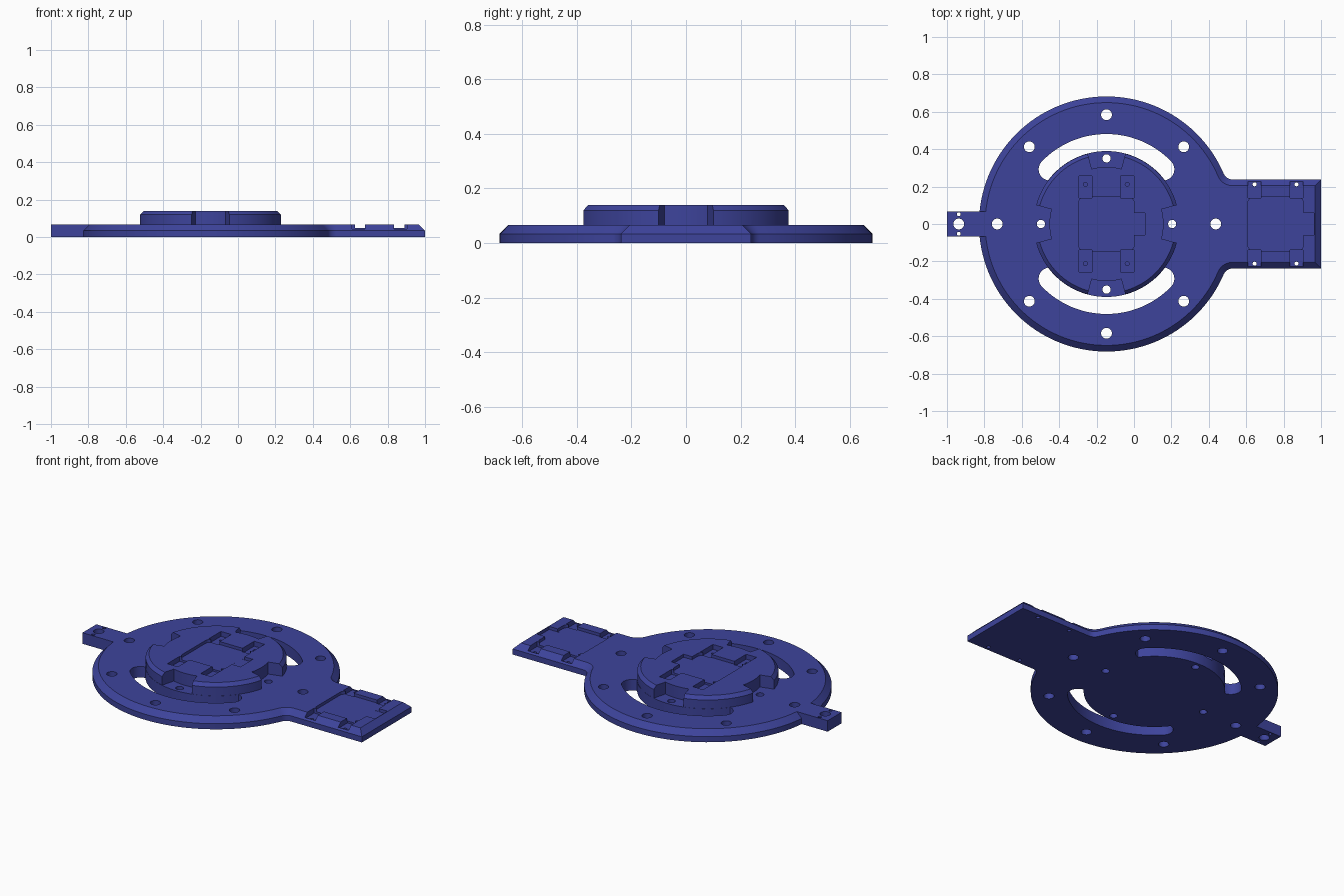
import bpy, math

if "Cube" in bpy.data.objects:
    bpy.data.objects.remove(bpy.data.objects["Cube"])

CX = -0.147            # centre of the round plate
T, TOP = 0.067, 0.14   # plate thickness, top of raised hub

blue = bpy.data.materials.new("deep_blue")
blue.diffuse_color = (0.047, 0.057, 0.33, 1)
blue.use_nodes = True
blue.node_tree.nodes["Principled BSDF"].inputs["Base Color"].default_value = blue.diffuse_color


def loft(name, rings):
    """Solid from matching outlines stacked as (points, z)."""
    n = len(rings[0][0])
    verts = [(x, y, z) for pts, z in rings for x, y in pts]
    faces = [list(range(n))[::-1], list(range(n * (len(rings) - 1), n * len(rings)))]
    for k in range(len(rings) - 1):
        for i in range(n):
            j = (i + 1) % n
            faces.append((k * n + i, k * n + j, k * n + n + j, k * n + n + i))
    me = bpy.data.meshes.new(name)
    me.from_pydata(verts, [], faces)
    me.materials.append(blue)
    ob = bpy.data.objects.new(name, me)
    bpy.context.collection.objects.link(ob)
    return ob


def arc(cx, cy, r, a0, a1, n):
    return [(cx + r * math.cos(math.radians(a0 + (a1 - a0) * i / n)),
             cy + r * math.sin(math.radians(a0 + (a1 - a0) * i / n))) for i in range(n + 1)]


def circle(cx, cy, r, n=24):
    return arc(cx, cy, r, 0, 360, n)[:-1]


def rect(x0, x1, y0, y1):
    return [(x0, y0), (x1, y0), (x1, y1), (x0, y1)]


def round_rect(x0, x1, h, r):
    return (arc(x0 + r, -h + r, r, 180, 270, 6) + arc(x1 - r, -h + r, r, 270, 360, 6)
            + arc(x1 - r, h - r, r, 0, 90, 6) + arc(x0 + r, h - r, r, 90, 180, 6))


def boolean(target, other, op):
    m = target.modifiers.new(op.lower(), 'BOOLEAN')
    m.object, m.operation, m.solver = other, op, 'EXACT'
    bpy.context.view_layer.objects.active = target
    bpy.ops.object.modifier_apply(modifier=m.name)
    bpy.data.objects.remove(other, do_unlink=True)


def cut(target, pts, z0, z1):
    boolean(target, loft("cutter", [(pts, z0), (pts, z1)]), 'DIFFERENCE')


def plate_outline(d):
    """Disc with a filleted arm on the right, inset by d."""
    R, h, f = 0.682, 0.238, 0.05
    fx = CX + math.sqrt((R + f) ** 2 - (h + f) ** 2)
    a = math.degrees(math.atan2(h + f, fx - CX))
    upper = [(1 - d, h - d)] + arc(fx, h + f, f + d, 270, 180 + a, 8)
    lower = [(x, -y) for x, y in reversed(upper)]
    return upper + arc(CX, 0, R - d, a, 360 - a, 112)[1:-1] + lower


# Chamfered plate with arm
plate = loft("mounting_plate", [(plate_outline(0), 0), (plate_outline(0), 0.034),
                                (plate_outline(0.033), T)])

# Two curved slots hugging the hub
for s in (1, -1):
    a, rm, w = 44, 0.421, 0.06
    ca, sa = rm * math.cos(math.radians(a)), rm * math.sin(math.radians(a))
    pts = (arc(0, 0, rm + w, a, 180 - a, 40) + arc(-ca, sa, w, 180 - a, 360 - a, 16)[1:]
           + arc(0, 0, rm - w, 180 - a, a, 40)[1:] + arc(ca, sa, w, a - 180, a, 16)[1:-1])
    out = []
    for x, y in pts:
        k = max(1, 0.39 / math.hypot(x, y))
        out.append((CX + x * k, s * y * k))
    cut(plate, out if s > 0 else out[::-1], -0.1, 0.3)

# Raised hub with four notches down to the plate
hub = loft("hub", [(circle(CX, 0, 0.389, 96), 0.03), (circle(CX, 0, 0.389, 96), 0.12),
                   (circle(CX, 0, 0.37, 96), TOP)])
for q in range(4):
    a = q * 90
    cut(hub, arc(CX, 0, 0.45, a - 15, a + 15, 6) + arc(CX, 0, 0.305, a + 15, a - 15, 6), T - 0.01, 0.3)
boolean(plate, hub, 'UNION')

# Left tab
tab = rect(-1, -0.76, -0.067, 0.067)
boolean(plate, loft("tab", [(tab, 0), (tab, T)]), 'UNION')

# Module pockets on hub and arm: recess, plug notch, corner reliefs, pin holes
for x0, top, reach, pin_bottom in ((-0.297, TOP, 0.257, 0.08), (0.608, T, 0.228, -0.1)):
    x1 = x0 + 0.298
    cut(plate, round_rect(x0, x1, 0.145, 0.035), top - 0.018, 0.3)
    cut(plate, rect(x1 - 0.02, x1 + 0.057, -0.06, 0.06), top - 0.0185, 0.3)
    for xa in (x0 + 0.002, x1 - 0.072):
        for s in (1, -1):
            ys = sorted((s * 0.14, s * reach))
            cut(plate, rect(xa, xa + 0.07, *ys), top - 0.03, 0.3)
            cut(plate, circle(xa + 0.035, s * 0.212, 0.011, 12), pin_bottom, 0.3)

# Screw holes: outer ring, hub notches, tab
for i in range(8):
    a = math.radians(45 * i)
    cut(plate, circle(CX + 0.584 * math.cos(a), 0.584 * math.sin(a), 0.029), -0.1, 0.3)
for i in range(4):
    a = math.radians(90 * i)
    cut(plate, circle(CX + 0.351 * math.cos(a), 0.351 * math.sin(a), 0.022), -0.1, 0.3)
cut(plate, circle(-0.937, 0, 0.029), -0.1, 0.3)
for s in (1, -1):
    cut(plate, circle(-0.937, s * 0.052, 0.01, 12), -0.1, 0.3)

bpy.ops.object.select_all(action='DESELECT')
plate.select_set(True)
bpy.context.view_layer.objects.active = plate
bpy.ops.object.shade_smooth_by_angle(angle=math.radians(25))
